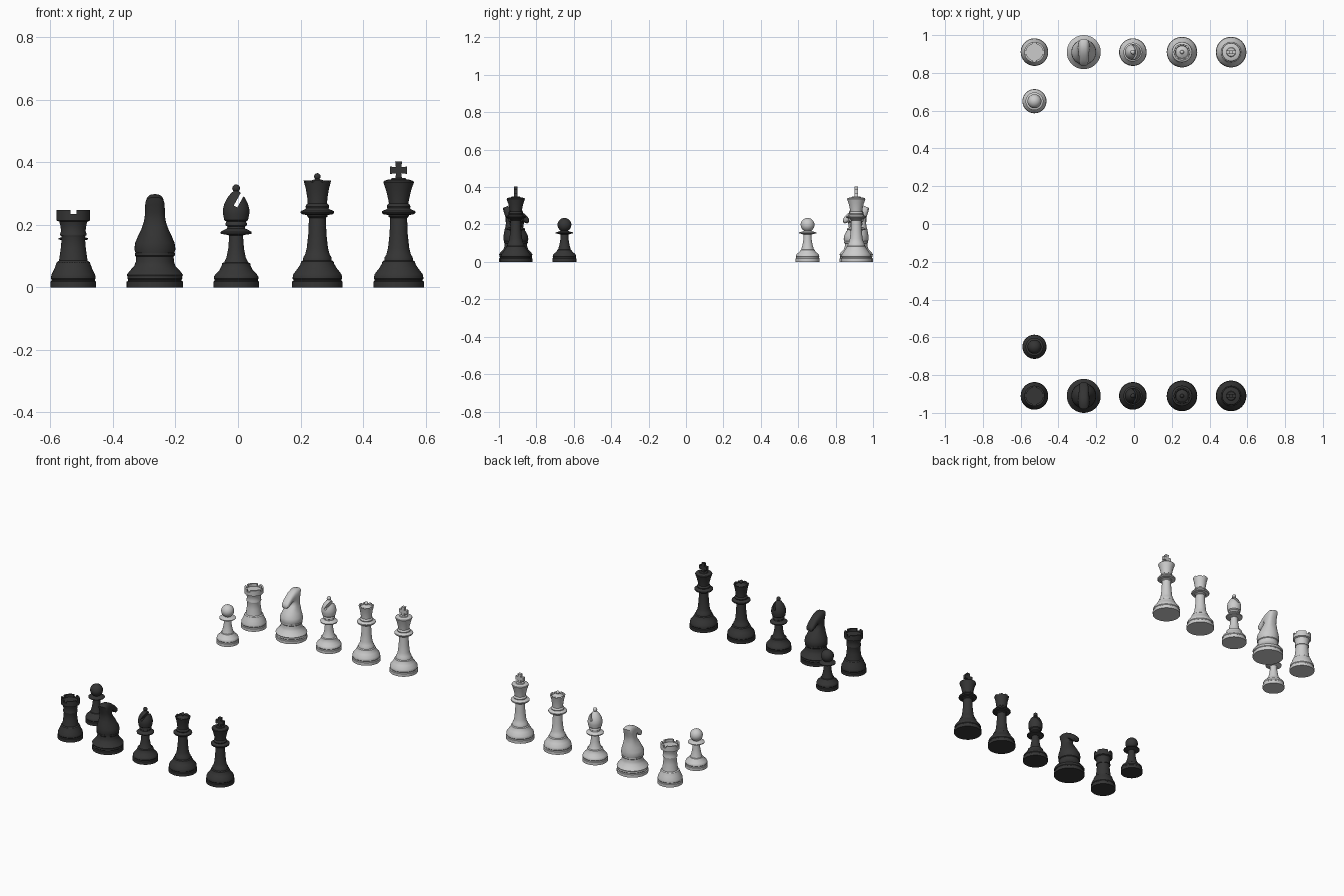
import bpy, bmesh
from math import sin, cos, pi, radians
from mathutils import Matrix, Vector

if "Cube" in bpy.data.objects:
    bpy.data.objects.remove(bpy.data.objects["Cube"])

SEG = 40
black = bpy.data.materials.new("black_finish")
black.diffuse_color = (0.035, 0.035, 0.035, 1)
black.use_nodes = True
black.node_tree.nodes["Principled BSDF"].inputs["Base Color"].default_value = black.diffuse_color


def finish(bm, name, loc, mat=None, turn=0, angle=32):
    bmesh.ops.recalc_face_normals(bm, faces=bm.faces[:])
    me = bpy.data.meshes.new(name)
    bm.to_mesh(me)
    bm.free()
    ob = bpy.data.objects.new(name, me)
    bpy.context.collection.objects.link(ob)
    ob.location = loc
    ob.rotation_euler.z = turn
    if mat:
        me.materials.append(mat)
    select(ob)
    bpy.ops.object.shade_smooth_by_angle(angle=radians(angle))
    return ob


def select(ob):
    bpy.ops.object.select_all(action='DESELECT')
    ob.select_set(True)
    bpy.context.view_layer.objects.active = ob


def bridge(bm, a, b):
    n = len(a)
    for i in range(n):
        bm.faces.new((a[i], a[(i + 1) % n], b[(i + 1) % n], b[i]))


def lathe(profile):
    # closed turned body, flat caps at both ends
    bm = bmesh.new()
    rings = [[bm.verts.new((r * cos(2 * pi * i / SEG), r * sin(2 * pi * i / SEG), z))
              for i in range(SEG)] for r, z in profile]
    for a, b in zip(rings, rings[1:]):
        bridge(bm, a, b)
    bm.faces.new(rings[0])
    bm.faces.new(rings[-1])
    return bm


def ball(r, z, n=7, start=-60):
    # profile points of a turned ball
    return [(max(r * cos(a), 0.0008), z + r * sin(a)) for a in
            (radians(start + (89 - start) * i / n) for i in range(n + 1))]


def cut(ob, bm, loc):
    cutter = finish(bm, "cutter", loc)
    cutter.hide_render = True
    m = ob.modifiers.new("cut", 'BOOLEAN')
    m.operation, m.solver, m.object = 'DIFFERENCE', 'EXACT', cutter
    # cut goes ahead of the smoothing modifier, if any
    ob.modifiers.move(len(ob.modifiers) - 1, 0)
    select(ob)
    bpy.ops.object.modifier_apply(modifier="cut")
    bpy.data.objects.remove(cutter)
    select(ob)
    bpy.ops.object.shade_smooth_by_angle(angle=radians(32))


def box(size, centre, tilt=0):
    bm = bmesh.new()
    bmesh.ops.create_cube(bm, size=1, matrix=Matrix.Translation(centre)
                          @ Matrix.Rotation(tilt, 4, 'Y') @ Matrix.Diagonal((*size, 1)))
    return bm


def foot(r):
    # grooved foot shared by all pieces
    return [(r, 0), (r, .018), (r * .95, .021), (r * .95, .025), (r * .98, .028), (r * .97, .034)]


PAWN = foot(.064) + [(.058, .042), (.042, .055), (.038, .064), (.034, .066), (.027, .09),
                     (.022, .12), (.021, .146), (.03, .149), (.047, .153), (.047, .157),
                     (.03, .162), (.02, .166)] + ball(.037, .198, 11, -57)
ROOK = foot(.073) + [(.07, .04), (.06, .06), (.053, .08), (.046, .085), (.045, .09), (.04, .125),
                     (.037, .16), (.039, .165), (.042, .166), (.042, .172), (.039, .18),
                     (.042, .2), (.045, .21), (.054, .214), (.054, .248), (.044, .248),
                     (.044, .231), (.001, .231)]
KNIGHT = foot(.09) + [(.09, .04), (.08, .053), (.066, .068), (.061, .082), (.06, .098),
                      (.064, .102), (.064, .11), (.05, .115)]
BISHOP = foot(.073) + [(.066, .042), (.053, .055), (.046, .069), (.045, .077), (.038, .08),
                       (.031, .095), (.025, .125), (.022, .166), (.03, .168), (.049, .171),
                       (.05, .177), (.04, .183), (.029, .188), (.028, .194), (.034, .198),
                       (.034, .205), (.031, .21), (.038, .215), (.042, .235), (.042, .25),
                       (.038, .267), (.029, .285), (.017, .3), (.007, .309)] + ball(.0125, .3165)
STEM = foot(.081) + [(.077, .042), (.063, .06), (.054, .074), (.052, .082), (.046, .086),
                     (.045, .096), (.039, .105), (.034, .125), (.029, .17), (.027, .222),
                     (.032, .226), (.033, .231), (.05, .234), (.054, .239), (.053, .244),
                     (.04, .249), (.036, .253), (.038, .258), (.036, .264), (.031, .268)]
QUEEN = STEM + [(.032, .285), (.037, .315), (.044, .341), (.036, .341), (.033, .334),
                (.022, .341), (.007, .346)] + ball(.0105, .3545)
KING = STEM + [(.033, .28), (.04, .31), (.049, .336), (.047, .34), (.036, .344), (.025, .345),
               (.022, .349), (.001, .351)]

# knight head sections: (front y, z), (back y, z), half width
HEAD = [((.062, .104), (-.062, .104), .06), ((.067, .122), (-.066, .122), .066),
        ((.064, .142), (-.065, .142), .063), ((.051, .165), (-.061, .167), .053),
        ((.034, .188), (-.055, .19), .042), ((.02, .207), (-.052, .214), .035),
        ((.014, .221), (-.055, .24), .032), ((.016, .231), (-.064, .264), .032),
        ((.022, .234), (-.07, .288), .031), ((.028, .23), (-.045, .298), .029),
        ((.036, .222), (-.012, .293), .027), ((.048, .21), (.018, .279), .025),
        ((.06, .205), (.045, .258), .024), ((.068, .209), (.064, .24), .021),
        ((.071, .216), (.07, .23), .014)]


def knight_head():
    bm = bmesh.new()
    n, rings = 28, []
    for k, (f, b, w) in enumerate(HEAD):
        front, back = Vector((0, *f)), Vector((0, *b))
        mid, half = (front + back) / 2, (front - back) / 2
        p = 1 if k < 4 else .75          # boxier towards the head
        ring = []
        for i in range(n):
            c, s = cos(2 * pi * i / n), sin(2 * pi * i / n)
            c, s = [abs(v) ** p * (1 if v > 0 else -1) for v in (c, s)]
            ring.append(bm.verts.new(mid + half * c + Vector((w * s, 0, 0))))
        rings.append(ring)
    for a, b in zip(rings, rings[1:]):
        bridge(bm, a, b)
    bm.faces.new(rings[0])
    bm.faces.new(rings[-1])
    return bm


def king_cross():
    half = [(.012, .343), (.008, .364), (.027, .363), (.027, .386), (.009, .385), (.011, .403)]
    outline = half + [(-x, z) for x, z in reversed(half)]
    bm = bmesh.new()
    a, b = [[bm.verts.new((x, y, z)) for x, z in outline] for y in (-.009, .009)]
    bridge(bm, a, b)
    bm.faces.new(a)
    bm.faces.new(b)
    return bm


for side, s, mat in (("black", -1, black), ("white", 1, None)):
    y = .91 * s
    finish(lathe(PAWN), side + "_pawn", (-.527, .65 * s, 0), mat)

    # rook with four crenel notches
    loc = (-.527, y, 0)
    rook = finish(lathe(ROOK), side + "_rook", loc, mat)
    cut(rook, box((.019, .2, .04), (0, 0, .255)), loc)
    cut(rook, box((.2, .019, .04), (0, 0, .255)), loc)

    # knights face each other
    loc, turn = (-.266, y, 0), pi if s > 0 else 0
    finish(lathe(KNIGHT), side + "_knight_base", loc, mat)
    finish(knight_head(), side + "_knight_head", loc, mat, turn, 45)

    # bishop with slanted slot
    loc = (-.006, y, 0)
    bishop = finish(lathe(BISHOP), side + "_bishop", loc, mat)
    cut(bishop, box((.013, .2, .07), (.015, 0, .289), radians(29)), loc)

    # queen with scalloped crown
    loc = (.254, y, 0)
    queen = finish(lathe(QUEEN), side + "_queen", loc, mat)
    bm = bmesh.new()
    for i in range(8):
        a = 2 * pi * (i + .5) / 8
        bmesh.ops.create_icosphere(bm, subdivisions=2, radius=.0075, matrix=Matrix.Translation(
            (.041 * cos(a), .041 * sin(a), .343)))
    cut(queen, bm, loc)

    # king and its cross finial
    loc = (.514, y, 0)
    finish(lathe(KING), side + "_king", loc, mat)
    finish(king_cross(), side + "_king_cross", loc, mat)
